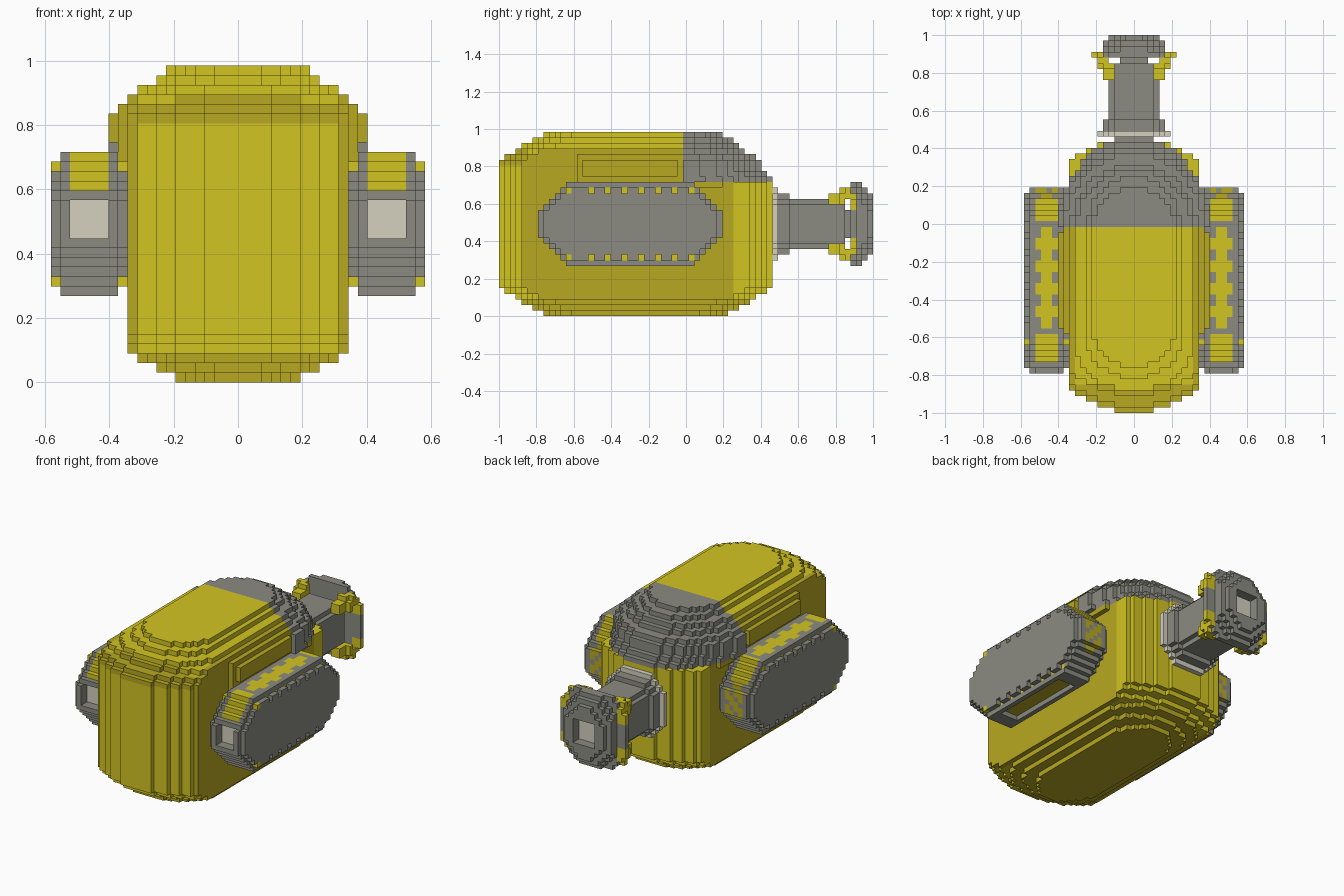
import bpy, bmesh
from math import sqrt

cube = bpy.data.objects.get("Cube")
if cube:
    bpy.data.objects.remove(cube)

U = 2 / 67          # edge of one block; grid is 39 x 67 x 33 blocks
MID = 16            # height of the pod and tail axis, in blocks


def material(name, rgb):
    m = bpy.data.materials.new(name)
    m.use_nodes = True
    m.diffuse_color = (*rgb, 1)
    m.node_tree.nodes["Principled BSDF"].inputs["Base Color"].default_value = (*rgb, 1)
    return m


MATS = [material("bright_yellow", (0.65, 0.56, 0.016)),
        material("dark_yellow", (0.48, 0.395, 0.016)),
        material("grey", (0.26, 0.26, 0.225)),
        material("pale_grey", (0.66, 0.64, 0.53))]
BRIGHT, DARK, GREY, PALE = range(4)


def blocks(name, xs, ys, zs, rule):
    """Make the outer skin of all blocks for which rule(i, j, k) gives a colour."""
    cells = {}
    for i in xs:
        for j in ys:
            for k in zs:
                colour = rule(i, j, k)
                if colour is not None:
                    cells[i, j, k] = colour
    bm = bmesh.new()
    verts = {}

    def vert(p):
        if p not in verts:
            verts[p] = bm.verts.new(((p[0] - 0.5) * U, p[1] * U - 1, p[2] * U))
        return verts[p]

    for cell, colour in cells.items():
        for axis in range(3):
            for side in (0, 1):
                near = list(cell)
                near[axis] += 2 * side - 1
                if tuple(near) in cells:
                    continue
                corners = []
                for a, b in ((0, 0), (1, 0), (1, 1), (0, 1)):
                    p = list(cell)
                    p[axis] += side
                    p[(axis + 1) % 3] += a
                    p[(axis + 2) % 3] += b
                    corners.append(vert(tuple(p)))
                if not side:
                    corners.reverse()
                bm.faces.new(corners).material_index = colour
    mesh = bpy.data.meshes.new(name)
    bm.to_mesh(mesh)
    bm.free()
    for m in MATS:
        mesh.materials.append(m)
    obj = bpy.data.objects.new(name, mesh)
    bpy.context.collection.objects.link(obj)
    return obj


def within_cap(i, half, distance, depth):
    """True inside a rounded end; distance runs inward from the tip."""
    t = max(0, 1 - distance / depth)
    return t < 1 and abs(i) <= (half + 0.5) * sqrt(1 - t * t)


def octagon(i, k, wide, high, cut):
    a, b = abs(i), abs(k - MID)
    return a <= wide and b <= high and a + b <= wide + high - cut


# Hull: blunt rounded ends, shrinking towards the top and bottom
TIP = (3, 6, 8, 10, 11)
HALF = {0: 6, 1: 8, 2: 10, 30: 10, 31: 8, 32: 7}
INSET = {0: 8, 1: 6, 2: 4, 3: 3, 4: 1, 28: 1, 29: 3, 30: 4, 31: 6, 32: 8}


def hull(i, j, k):
    if k >= 24 and j >= 33:
        return None
    step = min(j, 48 - j) - INSET.get(k, 0)
    if k in HALF:
        inside = within_cap(i, HALF[k], step + 0.5, 8)
    else:
        inside = step >= 0 and abs(i) <= TIP[min(step, 4)]
    if not inside:
        return None
    flank = abs(i) >= 11 and 4 <= j < 42
    brow = 27 <= k <= 29 and j < 5
    return DARK if flank or brow or k < 3 else BRIGHT


blocks("hull", range(-11, 12), range(49), range(33), hull)

# Rear dome: one rounded layer on another
DOME_END = (48, 47, 46, 46, 45, 43, 42, 41, 39)
DOME_HALF = (13, 13, 13, 13, 12, 11, 10, 8, 7)


def dome(i, j, k):
    end = DOME_END[k - 24]
    if within_cap(i, DOME_HALF[k - 24], end + 0.5 - j, end - 31):
        return GREY


blocks("rear_dome", range(-13, 14), range(33, 49), range(24, 33), dome)


# Side pods and the stepped panels above them
def panel(i, j, k):
    s = abs(i) - 12
    if 14 + s <= j <= 32 - s and 23 + 2 * s <= k <= 28 - s:
        return DARK


def pod(i, j, k):
    a, dz = abs(i), abs(k - MID)
    outer = a in (12, 19)
    start = max(0, dz - 2) + outer
    if not 7 + start <= j <= 39 - start or (outer and dz > 6):
        return None
    # notched rims over a yellow core
    notch = dz == 6 and j % 3 == 1 and 13 < j < 35
    if outer:
        if notch:
            return None
        return BRIGHT if dz == 6 and j in (12, 34) else GREY
    if a == 18 and notch:
        return BRIGHT
    if 14 <= a <= 17:
        # front intake
        if 15 <= k <= 18 and j <= 9:
            return PALE if j == 9 else None
        # sunken belly panel
        if k <= 10 and 15 <= j <= 31:
            return DARK if k == 10 else None
        # mottled rear end
        if j > 37:
            return DARK if (a + k) % 3 else GREY
        # top track with a row of rounded patches
        if k >= 20:
            corner = 15 <= j <= 32 and j % 4 in (0, 3) and a in (14, 17)
            return GREY if corner or j in (14, 33) else BRIGHT
    return GREY


for side, sign in (("left", 1), ("right", -1)):
    blocks(side + "_panel", [sign * a for a in (12, 13)], range(14, 33), range(23, 29), panel)
    blocks(side + "_pod", [sign * a for a in range(12, 20)], range(7, 40), range(9, 24), pod)
    # ledge under the dome
    blocks(side + "_ledge", [sign * 12], range(33, 40), range(23, 24), lambda i, j, k: DARK)

# Tail: pale ring, collar, boom and the thin neck that carries the nozzle
for name, ys, half, cut, colour in (("tail_ring", range(49, 50), 6, 3, PALE),
                                    ("tail_collar", range(50, 52), 5, 2, GREY),
                                    ("tail_boom", range(52, 62), 4, 1, GREY),
                                    ("tail_neck", range(62, 63), 2, 0, GREY)):
    blocks(name, range(-7, 8), ys, range(9, 24),
           lambda i, j, k: colour if octagon(i, k, half, half, cut) else None)


# Four flaring struts between the boom and the nozzle
def strut(i, j, k):
    low, high = ((4, 5), (4, 5), (4, 6), (5, 6))[j - 59]
    a, b = abs(i), abs(k - MID)
    if low <= a <= high and low <= b <= high and a + b <= low + high + 1:
        return BRIGHT


blocks("tail_struts", range(-7, 8), range(59, 63), range(9, 24), strut)


# Nozzle: tapering octagon with a sunken pale outlet
def nozzle(i, j, k):
    wide, high = ((7, 7), (5, 7), (5, 6), (4, 5))[j - 63]
    if not octagon(i, k, wide, high, 3):
        return None
    if abs(i) <= 2 and abs(k - MID) <= 2:
        return PALE if j <= 64 else None
    if j == 63 and abs(i) >= 6:
        return BRIGHT if abs(k - MID) >= 3 else GREY
    return GREY


blocks("tail_nozzle", range(-7, 8), range(63, 67), range(9, 24), nozzle)
